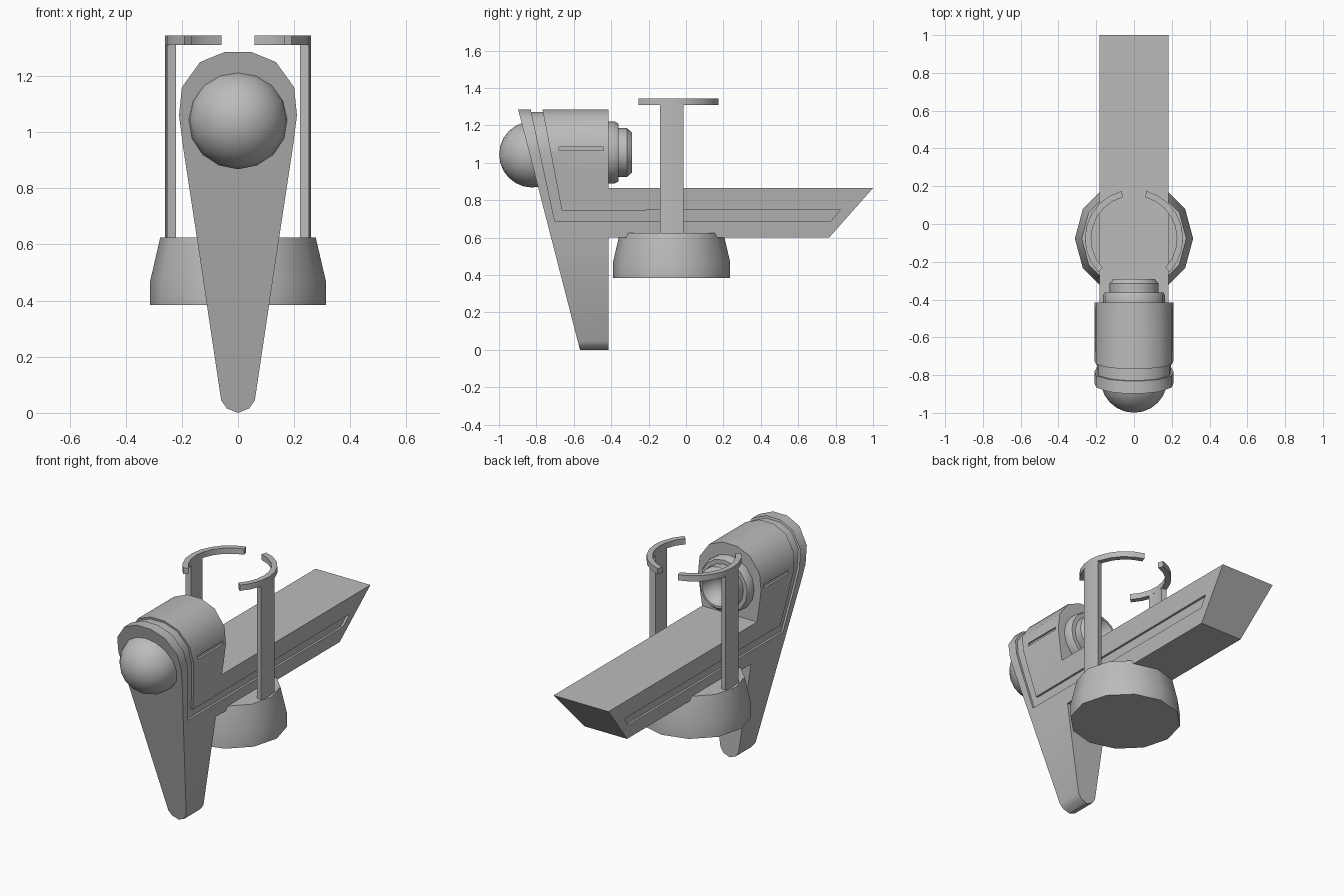
import bpy, bmesh, math
from math import sin, cos, radians
from mathutils import Matrix

if "Cube" in bpy.data.objects:
    bpy.data.objects.remove(bpy.data.objects["Cube"])

grey = bpy.data.materials.new("grey metal")
grey.diffuse_color = (0.5, 0.5, 0.5, 1)
grey.use_nodes = True
grey.node_tree.nodes["Principled BSDF"].inputs["Base Color"].default_value = grey.diffuse_color


def finish(name, bm, angle=35):
    bmesh.ops.recalc_face_normals(bm, faces=bm.faces)
    me = bpy.data.meshes.new(name)
    bm.to_mesh(me)
    bm.free()
    ob = bpy.data.objects.new(name, me)
    bpy.context.collection.objects.link(ob)
    me.materials.append(grey)
    smooth(ob, angle)
    return ob


def smooth(ob, angle=35):
    bpy.ops.object.select_all(action='DESELECT')
    bpy.context.view_layer.objects.active = ob
    ob.select_set(True)
    bpy.ops.object.shade_smooth_by_angle(angle=radians(angle))


def prism(name, pts, axis, lo, hi):
    """Extrude a 2D outline along x (pts are y,z), y (pts are x,z) or z (pts are x,y)."""
    bm = bmesh.new()
    place = {'x': lambda a, b, t: (t, a, b), 'y': lambda a, b, t: (a, t, b),
             'z': lambda a, b, t: (a, b, t)}[axis]
    ends = [[bm.verts.new(place(a, b, t)) for a, b in pts] for t in (lo, hi)]
    for e in ends:
        bm.faces.new(e)
    n = len(pts)
    for i in range(n):
        j = (i + 1) % n
        bm.faces.new((ends[0][i], ends[0][j], ends[1][j], ends[1][i]))
    return finish(name, bm)


def lathe(name, profile, n, matrix):
    """Spin (radius, height) points around z; radius 0 closes the end."""
    bm = bmesh.new()
    rings = []
    for r, h in profile:
        if r == 0:
            rings.append([bm.verts.new((0, 0, h))] * n)
        else:
            rings.append([bm.verts.new((r * cos(2 * math.pi * i / n),
                                        r * sin(2 * math.pi * i / n), h)) for i in range(n)])
    for a, b in zip(rings, rings[1:]):
        for i in range(n):
            j = (i + 1) % n
            bm.faces.new(list(dict.fromkeys((a[i], a[j], b[j], b[i]))))
    bm.transform(matrix)
    return finish(name, bm)


def boolean(ob, tool, op):
    m = ob.modifiers.new("cut", 'BOOLEAN')
    m.object, m.operation, m.solver = tool, op, 'EXACT'
    bpy.context.view_layer.objects.active = ob
    bpy.ops.object.modifier_apply(modifier=m.name)
    bpy.data.objects.remove(tool)


def teardrop(d=0.0):
    """Front outline, shrunk inwards by d."""
    half = [(0.04, 0.016 + d), (0.06 - d, 0.045 + d), (0.143 - d, 0.6), (0.196 - d, 0.95),
            (0.21 - d, 1.06), (0.2 - d, 1.16), (0.135 - d * 0.7, 1.25 - d * 0.7),
            (0.047, 1.286 - d)]
    return [(0, 0.0 + d)] + half + [(-x, z) for x, z in reversed(half)]


# Hull: teardrop section trimmed to the side silhouette of leg, head and beam
hull = prism("hull", teardrop(), 'y', -1.1, 1.1)
side = [(-0.567, 0), (-0.415, 0), (-0.415, 0.6), (0.765, 0.6), (1.0, 0.865),
        (-0.415, 0.865), (-0.415, 1.286), (-0.898, 1.286)]
side[0], side[1] = (-0.554, -0.05), (-0.415, -0.05)
side[6], side[7] = (-0.415, 1.33), (-0.909, 1.33)
boolean(hull, prism("silhouette", side, 'x', -0.5, 0.5), 'INTERSECT')

# Shallow channel wrapping the head and running along the beam
channel = [(-0.842, 1.34), (-0.702, 0.69), (0.775, 0.69), (0.825, 0.75),
           (-0.664, 0.745), (-0.778, 1.34)]
groove = prism("groove", channel, 'x', -0.5, 0.5)
boolean(groove, prism("core", teardrop(0.013), 'y', -1.3, 1.3), 'DIFFERENCE')
boolean(hull, groove, 'DIFFERENCE')

# Thin slots on both sides of the head
for s in (-1, 1):
    slot = [(-0.68, 1.065), (-0.44, 1.065), (-0.44, 1.085), (-0.68, 1.085)]
    lo, hi = sorted((s * 0.197, s * 0.3))
    boolean(hull, prism("slot", slot, 'x', lo, hi), 'DIFFERENCE')
smooth(hull)

# Front dome
dome = [(0.177 * sin(radians(a)), 0.177 * cos(radians(a))) for a in range(0, 106, 15)]
dome[0] = (0, 0.177)
dome.append((0, dome[-1][1]))
lathe("front_dome", dome, 16,
      Matrix.Translation((0, -0.822, 1.045)) @ Matrix.Rotation(radians(90), 4, 'X'))

# Stepped hollow nozzle behind the head
nozzle = [(0, 0), (0.165, 0), (0.165, 0.04), (0.155, 0.058), (0.13, 0.058), (0.13, 0.105),
          (0.108, 0.13), (0.095, 0.13), (0.08, 0.09), (0.05, 0.06), (0, 0.05)]
lathe("rear_nozzle", nozzle, 16,
      Matrix.Translation((0, -0.42, 1.055)) @ Matrix.Rotation(radians(-90), 4, 'X'))

# Round base under the beam
CY = -0.077
lathe("base", [(0, 0.385), (0.313, 0.385), (0.313, 0.47), (0.277, 0.625), (0, 0.625)], 12,
      Matrix.Translation((0, CY, 0)))


def arc(s, a0, a1, n):
    """Plan outline of a curved strip on side s."""
    ang = [radians(a0 + (a1 - a0) * i / n) for i in range(n + 1)]
    out = [(s * 0.26 * cos(a), CY + 0.26 * sin(a)) for a in ang]
    return out + [(s * 0.227 * cos(a), CY + 0.227 * sin(a)) for a in reversed(ang)]


# Upright arms and the curved grips on top
for s, tag in ((-1, "left"), (1, "right")):
    prism(tag + "_arm", arc(s, -14, 14, 2), 'z', 0.6, 1.315)
    prism(tag + "_grip", arc(s, -43, 75, 8), 'z', 1.31, 1.345)
